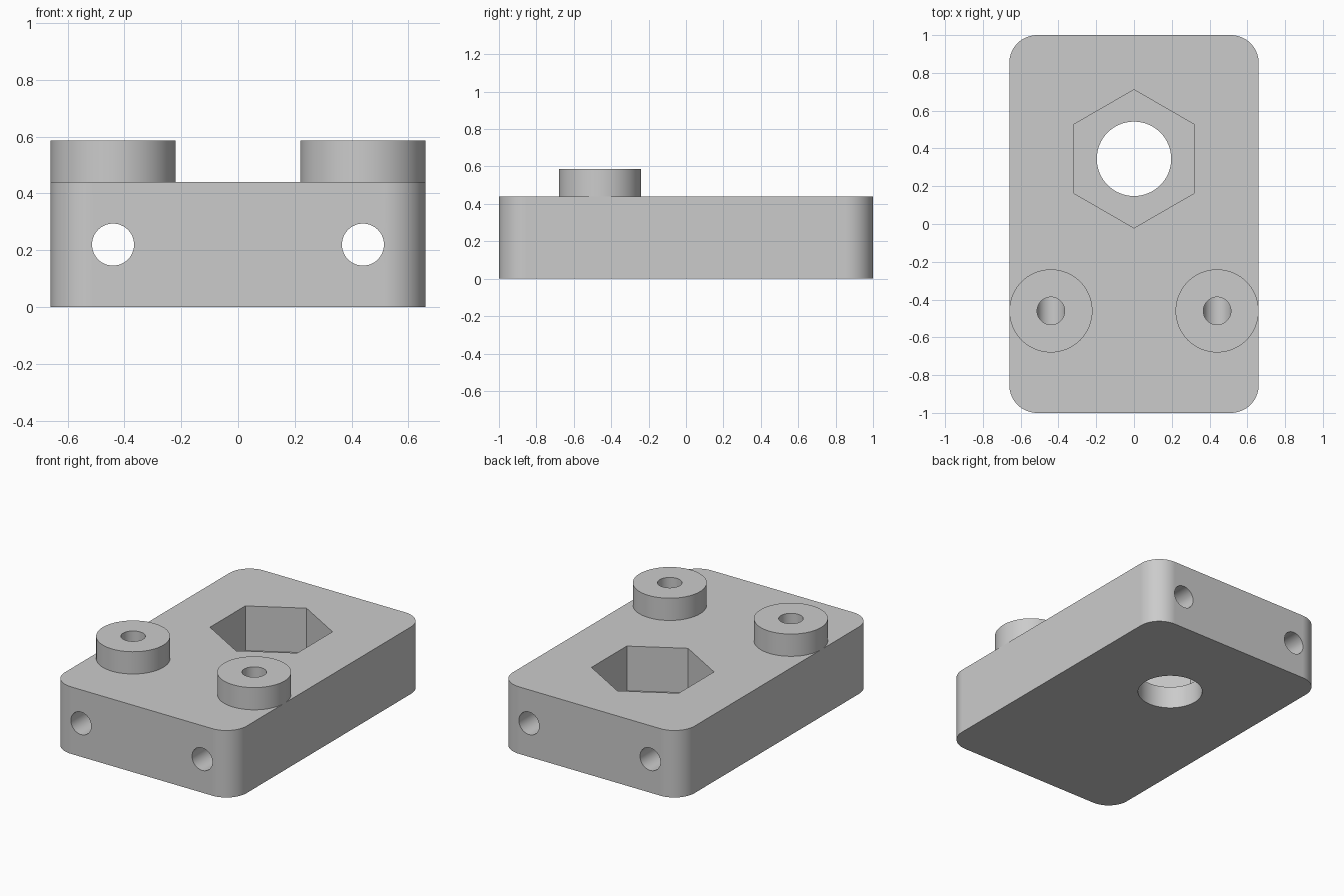
import bpy
import bmesh
from math import pi
from mathutils import Matrix

if "Cube" in bpy.data.objects:
    bpy.data.objects.remove(bpy.data.objects["Cube"], do_unlink=True)

WIDTH, LENGTH, HEIGHT = 1.32, 2.0, 0.44
CORNER = 0.147
BOSS_X, BOSS_Y, BOSS_R, BOSS_TOP = 0.44, -0.46, 0.22, 0.586
SCREW_R, CHANNEL_R, CHANNEL_Z = 0.073, 0.074, 0.22
NUT_Y, NUT_R, NUT_FLOOR, BORE_R = 0.345, 0.366, 0.147, 0.197

grey = bpy.data.materials.new("plain grey")
grey.use_nodes = True
grey.diffuse_color = (0.6, 0.6, 0.6, 1)
grey.node_tree.nodes["Principled BSDF"].inputs["Base Color"].default_value = (0.6, 0.6, 0.6, 1)


def make_object(name, bm):
    bmesh.ops.recalc_face_normals(bm, faces=bm.faces)
    mesh = bpy.data.meshes.new(name)
    bm.to_mesh(mesh)
    bm.free()
    obj = bpy.data.objects.new(name, mesh)
    mesh.materials.append(grey)
    bpy.context.collection.objects.link(obj)
    return obj


def cylinder(name, radius, z0, z1, x=0, y=0, sides=64, turn=0):
    bm = bmesh.new()
    place = Matrix.Translation((x, y, (z0 + z1) / 2)) @ Matrix.Rotation(turn, 4, "Z")
    bmesh.ops.create_cone(bm, cap_ends=True, segments=sides, radius1=radius,
                          radius2=radius, depth=z1 - z0, matrix=place)
    return make_object(name, bm)


def activate(obj):
    bpy.ops.object.select_all(action="DESELECT")
    obj.select_set(True)
    bpy.context.view_layer.objects.active = obj


def cut(obj, cutter):
    cutter.hide_render = True
    mod = obj.modifiers.new("cut", "BOOLEAN")
    mod.operation, mod.solver, mod.object = "DIFFERENCE", "EXACT", cutter
    activate(obj)
    bpy.ops.object.modifier_apply(modifier=mod.name)
    bpy.data.objects.remove(cutter, do_unlink=True)


def finish(obj):
    activate(obj)
    bpy.ops.object.shade_smooth_by_angle(angle=pi / 6)
    obj.modifiers.new("even shading", "WEIGHTED_NORMAL").keep_sharp = True


# Block with rounded upright corners
bm = bmesh.new()
bmesh.ops.create_cube(bm, size=1)
bmesh.ops.scale(bm, vec=(WIDTH, LENGTH, HEIGHT), verts=bm.verts)
bmesh.ops.translate(bm, vec=(0, 0, HEIGHT / 2), verts=bm.verts)
uprights = [e for e in bm.edges if abs(e.verts[0].co.z - e.verts[1].co.z) > 0.1]
bmesh.ops.bevel(bm, geom=uprights, offset=CORNER, segments=16, profile=0.5, affect="EDGES")
block = make_object("block", bm)

# Hexagonal pocket with a round bore through its floor
cut(block, cylinder("pocket_cutter", NUT_R, NUT_FLOOR, 0.6, y=NUT_Y, sides=6))
bpy.context.view_layer.update()
cut(block, cylinder("bore_cutter", BORE_R, -0.1, 0.3, y=NUT_Y))

for side, name in ((1, "left"), (-1, "right")):
    x = side * BOSS_X

    # Channel running front to back
    channel = cylinder("channel_cutter", CHANNEL_R, -1.2, 1.2, sides=48)
    channel.data.transform(Matrix.Translation((x, 0, CHANNEL_Z)) @ Matrix.Rotation(pi / 2, 4, "X"))
    cut(block, channel)

    # Screw hole down into the channel
    cut(block, cylinder("screw_cutter", SCREW_R, CHANNEL_Z, 0.7, x, BOSS_Y, sides=48))

    # Raised boss around the screw hole
    boss = cylinder(name + "_boss", BOSS_R, HEIGHT, BOSS_TOP, x, BOSS_Y)
    cut(boss, cylinder("boss_cutter", SCREW_R, 0.3, 0.7, x, BOSS_Y, sides=48))
    finish(boss)

finish(block)
